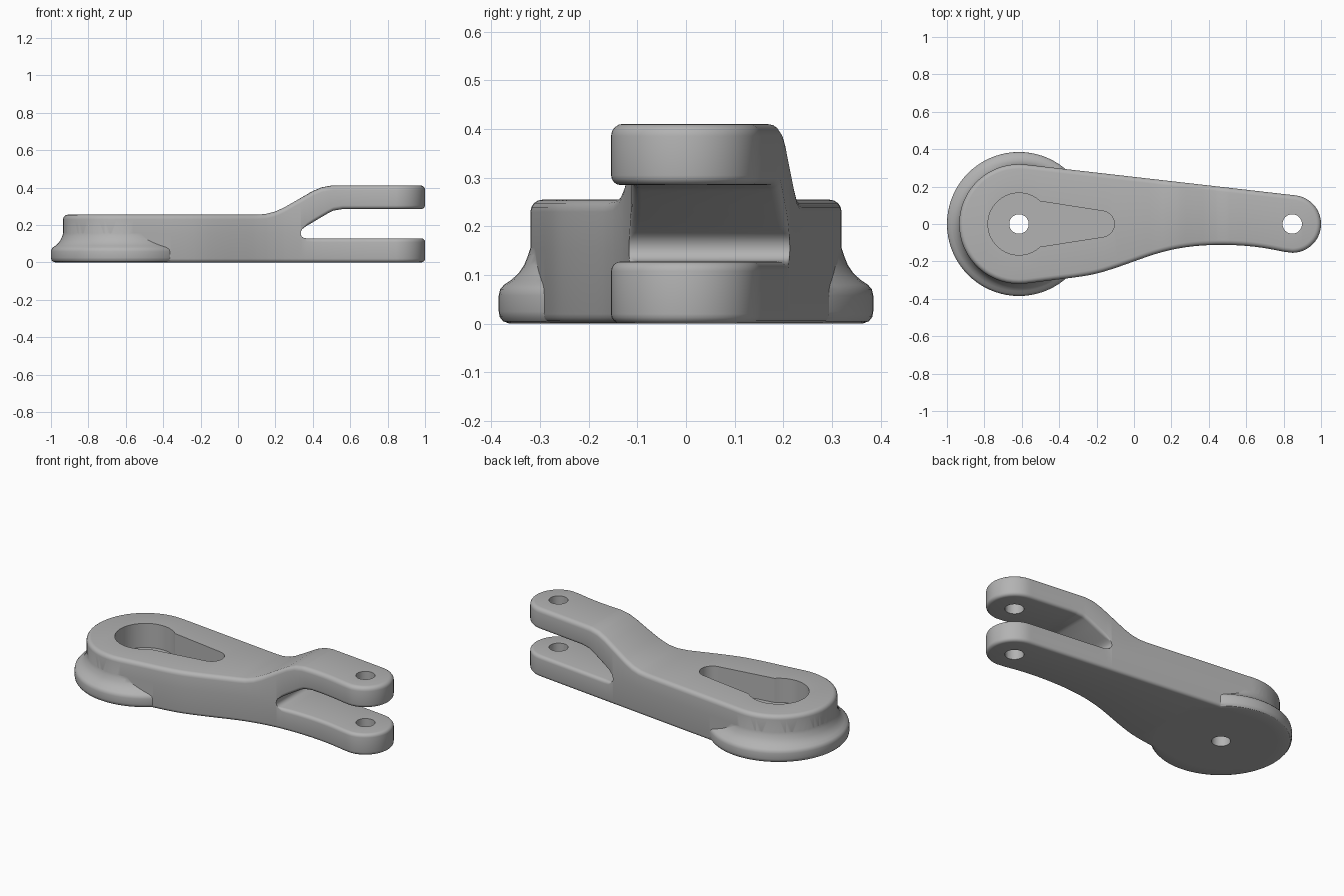
import bpy, bmesh, math
from mathutils import Vector

if "Cube" in bpy.data.objects:
    bpy.data.objects.remove(bpy.data.objects["Cube"])

CX, CR = -0.615, 0.32       # big end centre and radius
FX, FR = 0.846, 0.154       # fork end centre and radius
SLOT = 0.335                # where the fork slot starts

grey = bpy.data.materials.new("grey metal")
grey.diffuse_color = (0.45, 0.45, 0.45, 1)
grey.use_nodes = True
grey.node_tree.nodes["Principled BSDF"].inputs["Base Color"].default_value = grey.diffuse_color


def curve(points, x, smooth=False):
    """Height of a line (or smooth curve) through points at x."""
    if x <= points[0][0]:
        return points[0][1]
    for i in range(len(points) - 1):
        (x0, y0), (x1, y1) = points[i], points[i + 1]
        if x <= x1:
            t = (x - x0) / (x1 - x0)
            if not smooth:
                return y0 + (y1 - y0) * t
            def slope(k):
                a, b = points[max(k - 1, 0)], points[min(k + 1, len(points) - 1)]
                return (b[1] - a[1]) / (b[0] - a[0]) * (x1 - x0)
            return ((2*t**3 - 3*t*t + 1) * y0 + (t**3 - 2*t*t + t) * slope(i)
                    + (3*t*t - 2*t**3) * y1 + (t**3 - t*t) * slope(i + 1))
    return points[-1][1]


def make_object(name, bm):
    bmesh.ops.recalc_face_normals(bm, faces=bm.faces[:])
    me = bpy.data.meshes.new(name)
    bm.to_mesh(me)
    bm.free()
    ob = bpy.data.objects.new(name, me)
    bpy.context.collection.objects.link(ob)
    me.materials.append(grey)
    return ob


def prism(name, pts, z0, z1):
    bm = bmesh.new()
    face = bm.faces.new([bm.verts.new((x, y, z0)) for x, y in pts])
    out = bmesh.ops.extrude_face_region(bm, geom=[face])
    verts = [g for g in out["geom"] if isinstance(g, bmesh.types.BMVert)]
    bmesh.ops.translate(bm, verts=verts, vec=(0, 0, z1 - z0))
    return make_object(name, bm)


def circle(cx, r, a0=0.0, a1=2 * math.pi, n=48):
    return [(cx + r * math.cos(a0 + (a1 - a0) * i / n),
             r * math.sin(a0 + (a1 - a0) * i / n)) for i in range(n + 1)]


# Plan outline: straight back edge, waisted front edge, round ends
tilt = (CR - FR) / (FX - CX)
BACK = [(CX + CR * tilt, CR * math.cos(math.asin(tilt))),
        (FX + FR * tilt, FR * math.cos(math.asin(tilt)))]
FRONT = [(CX + CR * tilt, -0.318), (-0.42, -0.298), (-0.3, -0.283), (-0.2, -0.265),
         (-0.1, -0.235), (0, -0.2), (0.1, -0.165), (0.2, -0.138), (0.3, -0.121),
         (0.4, -0.113), (0.5, -0.112), (0.6, -0.117), (0.7, -0.129), (0.82, -0.152)]
# Side heights: top of the arm and both faces of the slot
TOP = [(0.1, 0.255), (0.15, 0.258), (0.2, 0.27), (0.25, 0.293), (0.4, 0.38),
       (0.45, 0.401), (0.5, 0.41), (0.55, 0.411)]
SLOT_TOP = [(SLOT, 0.155), (0.338, 0.168), (0.345, 0.179), (0.36, 0.19),
            (0.48, 0.262), (0.51, 0.277), (0.56, 0.285)]
SLOT_LOW = [(SLOT, 0.155), (0.338, 0.143), (0.345, 0.135), (0.355, 0.13), (0.37, 0.128)]


def y_edge(x, side):
    line = BACK if side > 0 else FRONT
    if x < line[0][0]:
        return side * math.sqrt(max(CR**2 - (x - CX)**2, 0))
    if x > line[-1][0]:
        return side * math.sqrt(max(FR**2 - (x - FX)**2, 0))
    return curve(line, x, side < 0)


xs = [CX - CR * math.cos(math.radians(6 * i)) for i in range(17)]
xs += [-0.56 + 0.04 * i for i in range(35) if abs(-0.56 + 0.04 * i - 0.35) > 0.02]
xs += [p[0] for p in TOP + SLOT_TOP + SLOT_LOW]
xs += [FX + FR * math.cos(math.radians(6 * i)) for i in range(16)]
xs = sorted({round(x, 4) for x in xs})
xs = [x for i, x in enumerate(xs) if i == 0 or x - xs[i - 1] > 0.0008]
N = len(xs)
loop = [Vector((x, y_edge(x, 1))) for x in xs]
loop += [Vector((x, y_edge(x, -1))) for x in reversed(xs[1:-1])]
M = len(loop)
normals = []
for i in range(M):
    d = (loop[(i + 1) % M] - loop[i]).normalized() + (loop[i] - loop[i - 1]).normalized()
    normals.append(Vector((-d.y, d.x)).normalized())

STEPS = [math.radians(a) for a in (0, 22.5, 45, 67.5, 90)]


def slot_round(x):
    return 0.02 * min(max((x - SLOT) / 0.04, 0), 1)


def layer_shell(bm, low, high, r_low, r_high, cap_low, cap_high):
    """Wall with rounded rims that follows the outline between two heights."""
    rings = []
    for top in (False, True):
        for a in (reversed(STEPS) if top else STEPS):
            ring = []
            for p, n in zip(loop, normals):
                r = r_high(p.x) if top else r_low(p.x)
                q = p - n * r * (1 - math.sin(a))
                lift = r * (1 - math.cos(a))
                ring.append(bm.verts.new((q.x, q.y, high(p.x) - lift if top else low(p.x) + lift)))
            rings.append(ring)
    for a, b in zip(rings, rings[1:]):
        for i in range(M):
            j = (i + 1) % M
            bm.faces.new((a[i], a[j], b[j], b[i]))
    for ring, start in ((rings[0], cap_low), (rings[-1], cap_high)):
        for i in range(N - 1):
            if xs[i] >= start - 1e-4:
                quad = [ring[i], ring[i + 1], ring[(M - i - 1) % M], ring[(M - i) % M]]
                bm.faces.new(list(dict.fromkeys(quad)))


# Forked arm
bm = bmesh.new()
layer_shell(bm, lambda x: 0, lambda x: curve(SLOT_LOW, x),
            lambda x: 0.02, slot_round, -9, SLOT)
layer_shell(bm, lambda x: curve(SLOT_TOP, x), lambda x: curve(TOP, x),
            slot_round, lambda x: 0.025, SLOT, -9)
bmesh.ops.remove_doubles(bm, verts=bm.verts[:], dist=0.00005)
arm = make_object("forked_arm", bm)

# Round flange under the big end, with a concave fillet
profile = [(0, 0), (0.362, 0), (0.376, 0.005), (0.383, 0.014), (0.385, 0.025),
           (0.385, 0.058), (0.382, 0.071), (0.374, 0.08), (0.359, 0.09), (0.344, 0.104),
           (0.332, 0.122), (0.325, 0.14), (0.317, 0.165), (0, 0.165)]
bm = bmesh.new()
verts = [bm.verts.new((CX + r, 0, z)) for r, z in profile]
edges = [bm.edges.new(e) for e in zip(verts, verts[1:])]
bmesh.ops.spin(bm, geom=verts + edges, cent=(CX, 0, 0), axis=(0, 0, 1),
               angle=2 * math.pi, steps=72)
bmesh.ops.remove_doubles(bm, verts=bm.verts[:], dist=0.0001)
flange = make_object("flange", bm)

# Keyhole pocket and pin holes
a = math.radians(47)
pocket = prism("pocket_cutter", circle(CX, 0.166, a, 2 * math.pi - a)
               + circle(-0.175, 0.07, -1.42, 1.42, 20), 0.11, 0.6)
pivot = prism("pivot_hole_cutter", circle(CX, 0.052)[:-1], -0.2, 0.6)
pin = prism("pin_hole_cutter", circle(FX, 0.052)[:-1], -0.2, 0.6)

for helper, op in ((flange, "UNION"), (pocket, "DIFFERENCE"),
                   (pivot, "DIFFERENCE"), (pin, "DIFFERENCE")):
    mod = arm.modifiers.new(helper.name, "BOOLEAN")
    mod.operation, mod.object, mod.solver = op, helper, "EXACT"
    bpy.context.view_layer.objects.active = arm
    bpy.ops.object.modifier_apply(modifier=mod.name)
    bpy.data.objects.remove(helper)

bpy.ops.object.select_all(action="DESELECT")
arm.select_set(True)
bpy.context.view_layer.objects.active = arm
bpy.ops.object.shade_smooth_by_angle(angle=math.radians(30))
